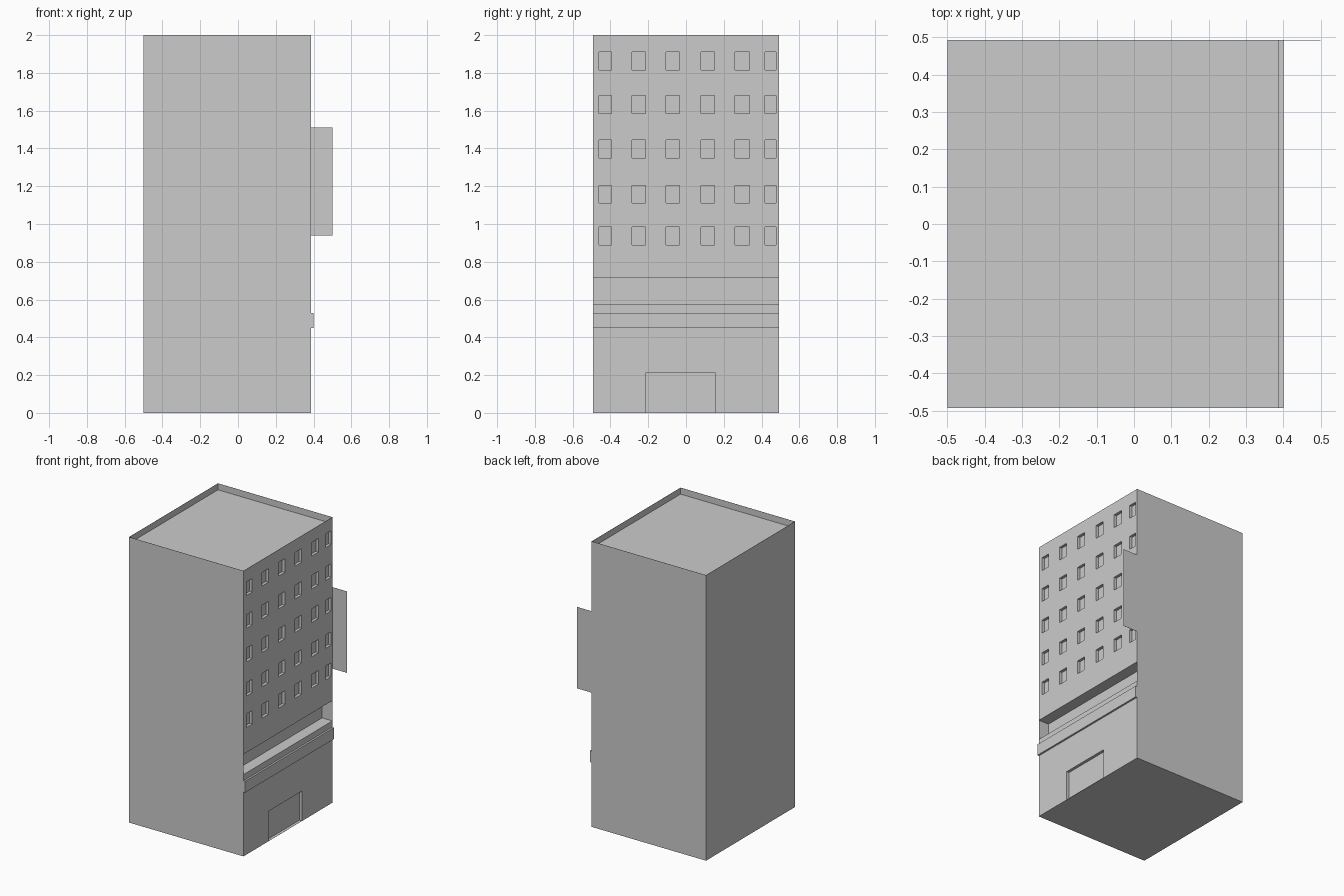
import bpy
import bmesh

if "Cube" in bpy.data.objects:
    bpy.data.objects.remove(bpy.data.objects["Cube"])

X0, X1 = -0.5, 0.387      # back and street-side wall
Y = 0.4925                # half width
T = 0.001                 # paper-thin shell walls


def boxes(name, bounds):
    """One mesh object made of axis-aligned boxes (x0, x1, y0, y1, z0, z1)."""
    bm = bmesh.new()
    for x0, x1, y0, y1, z0, z1 in bounds:
        verts = bmesh.ops.create_cube(bm, size=1)["verts"]
        for v in verts:
            v.co.x = x1 if v.co.x > 0 else x0
            v.co.y = y1 if v.co.y > 0 else y0
            v.co.z = z1 if v.co.z > 0 else z0
    mesh = bpy.data.meshes.new(name)
    bm.to_mesh(mesh)
    bm.free()
    obj = bpy.data.objects.new(name, mesh)
    bpy.context.collection.objects.link(obj)
    return obj


# Main block
building = boxes("building", [(X0, X1, -Y, Y, 0, 2)])

# Window recesses: columns (y) by floors (z)
columns = [(-0.46, -0.395), (-0.285, -0.215), (-0.105, -0.035),
           (0.08, 0.152), (0.26, 0.337), (0.417, 0.477)]
floors = [(0.89, 0.985), (1.11, 1.203), (1.35, 1.445), (1.585, 1.68), (1.815, 1.91)]
recesses = [(X1 - 0.02, 0.6, y0, y1, z0, z1)
            for y0, y1 in columns for z0, z1 in floors]

# Entrance, balcony strip and sunken roof
recesses.append((X1 - 0.02, 0.6, -0.215, 0.155, T, 0.21))
recesses.append((X1 - 0.08, 0.6, -Y + T, Y - T, 0.573, 0.715))
recesses.append((X0 + T, X1 - T, -Y + T, Y - T, 1.955, 2.2))

cutter = boxes("recess_cutter", recesses)
cutter.hide_render = True
cutter.hide_set(True)
cut = building.modifiers.new("recesses", "BOOLEAN")
cut.operation = "DIFFERENCE"
cut.solver = "EXACT"
cut.object = cutter

# Band above the entrance
boxes("fascia_band", [(X1, 0.4, -Y, Y, 0.45, 0.53)])

# Thin blade sign at the rear corner
boxes("blade_sign", [(X1, 0.5, Y - T, Y, 0.94, 1.51)])
